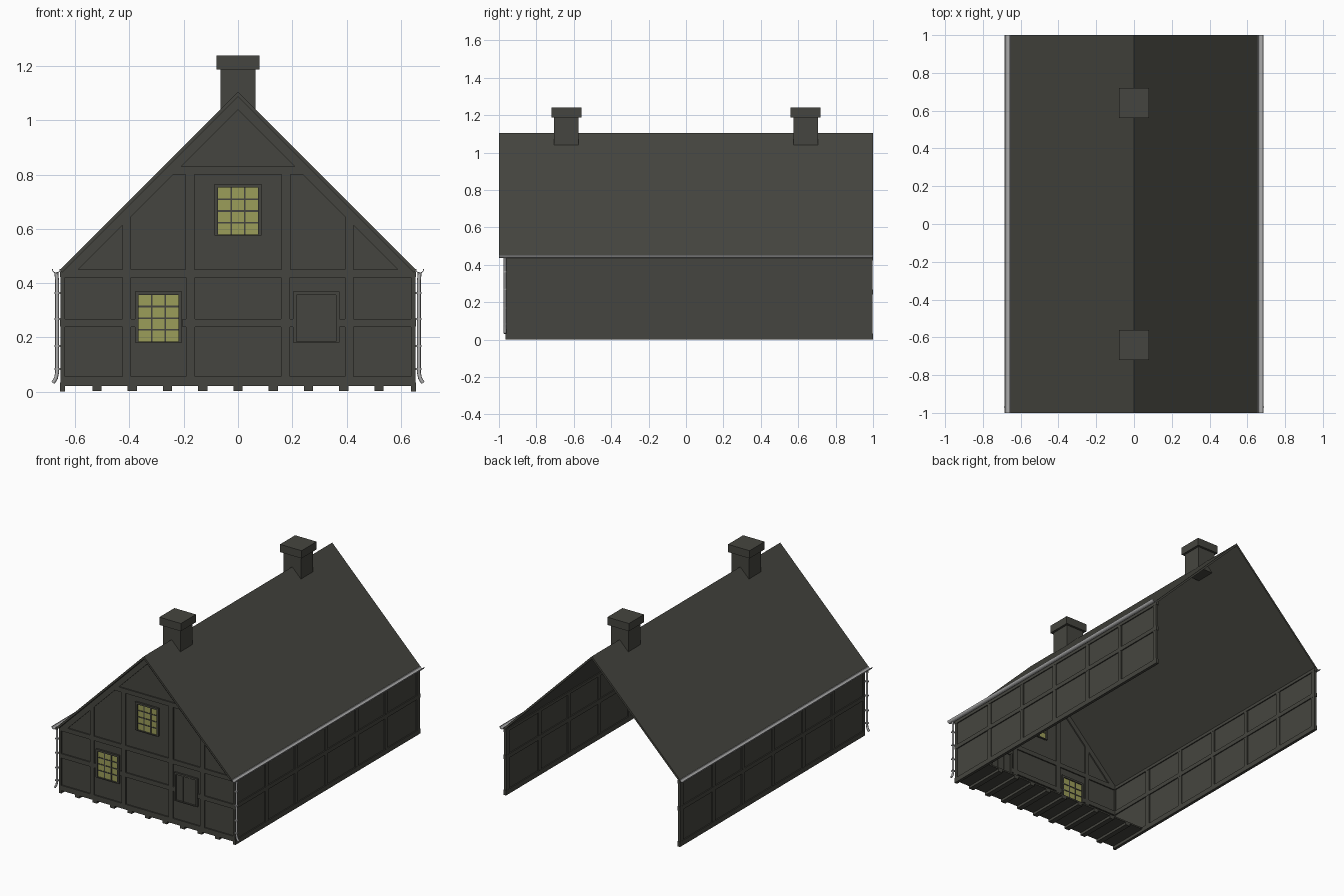
import bpy, bmesh, math
from mathutils import Vector

if "Cube" in bpy.data.objects:
    bpy.data.objects.remove(bpy.data.objects["Cube"])


def material(name, rgb):
    m = bpy.data.materials.new(name)
    m.diffuse_color = (*rgb, 1)
    m.use_nodes = True
    m.node_tree.nodes["Principled BSDF"].inputs["Base Color"].default_value = m.diffuse_color
    return m


DARK = material("dark weathered timber", (0.06, 0.06, 0.05))
GLOW = material("yellow window glass", (0.33, 0.34, 0.10))
METAL = material("light grey metal", (0.42, 0.42, 0.42))


def finish(name, bm, mat):
    bmesh.ops.recalc_face_normals(bm, faces=bm.faces[:])
    me = bpy.data.meshes.new(name)
    bm.to_mesh(me)
    bm.free()
    me.materials.append(mat)
    ob = bpy.data.objects.new(name, me)
    bpy.context.collection.objects.link(ob)
    return ob


def add_prism(bm, pts, y0, y1):
    """Extrude an XZ outline along y."""
    face = bm.faces.new([bm.verts.new((x, y0, z)) for x, z in pts])
    out = bmesh.ops.extrude_face_region(bm, geom=[face])
    for v in out["geom"]:
        if isinstance(v, bmesh.types.BMVert):
            v.co.y = y1


def add_box(bm, x0, x1, y0, y1, z0, z1):
    add_prism(bm, [(x0, z0), (x1, z0), (x1, z1), (x0, z1)], y0, y1)


def boxes(name, items, mat):
    bm = bmesh.new()
    for b in items:
        add_box(bm, *b)
    return finish(name, bm, mat)


def prism(name, outlines, y0, y1, mat):
    bm = bmesh.new()
    for pts in outlines:
        add_prism(bm, pts, y0, y1)
    return finish(name, bm, mat)


# Roof sheet, 45 degree pitch, open underneath
prism("roof", [[(-0.657, 0.448), (0, 1.105), (0.657, 0.448),
                (0.648, 0.439), (0, 1.087), (-0.648, 0.439)]], -1, 1, DARK)

# Chimneys with caps
for label, cy in (("front", -0.64), ("back", 0.64)):
    boxes(label + "_chimney", [(-0.065, 0.065, cy - 0.065, cy + 0.065, 1.04, 1.19),
                               (-0.08, 0.08, cy - 0.08, cy + 0.08, 1.188, 1.24)], DARK)

# Front gable infill
prism("gable_infill", [[(-0.645, 0.02), (0.645, 0.02), (0.645, 0.445),
                        (0, 1.09), (-0.645, 0.445)]], -0.957, -0.953, DARK)

# Front gable timbers
FY0, FY1 = -0.965, -0.945
timbers = [(-0.655, 0.655, FY0, FY1, 0.02, 0.055),
           (-0.655, 0.655, FY0, FY1, 0.42, 0.45),
           (-0.255, 0.255, FY0, FY1, 0.80, 0.83)]
for a, b in ((-0.655, -0.38), (-0.205, 0.205), (0.375, 0.655)):
    timbers.append((a, b, FY0, FY1, 0.238, 0.268))
for s in (-1, 1):
    for c, w, z0, z1 in ((0.6475, 0.0075, 0.055, 0.42), (0.41, 0.015, 0.055, 0.42),
                         (0.175, 0.016, 0.055, 0.42), (0.41, 0.015, 0.45, 0.65),
                         (0.177, 0.016, 0.45, 0.80)):
        timbers.append((s * c - w, s * c + w, FY0, FY1, z0, z1))
boxes("gable_timbers", timbers, DARK)
prism("gable_rafters", [[(s * 0.59, 0.45), (s * 0.642, 0.45), (0, 1.09), (0, 1.04)]
                        for s in (-1, 1)], FY0, FY1, DARK)


# Windows: glass plate, frame and glazing bars
def window(name, x0, x1, z0, z1, rows, glass, bar=0.003):
    boxes(name + "_glass", [(x0, x1, -0.9595, -0.9505, z0, z1)], glass)
    t = 0.013
    parts = [(x0 - t, x0, z0 - 0.004, z1 + t), (x1, x1 + t, z0 - 0.004, z1 + t),
             (x0, x1, z1, z1 + t), (x0, x1, z0 - 0.006, z0)]
    bars = [(x0 + (x1 - x0) * i / 3 - bar, x0 + (x1 - x0) * i / 3 + bar, z0, z1) for i in (1, 2)]
    bars += [(x0, x1, z0 + (z1 - z0) * i / rows - bar, z0 + (z1 - z0) * i / rows + bar)
             for i in range(1, rows)]
    boxes(name + "_frame", [(a, b, -0.969, -0.943, c, d) for a, b, c, d in parts], DARK)
    boxes(name + "_bars", [(a, b, -0.963, -0.947, c, d) for a, b, c, d in bars], DARK)


window("lower_window", -0.367, -0.219, 0.185, 0.357, 4, GLOW)
window("upper_window", -0.073, 0.073, 0.58, 0.752, 4, GLOW)
window("shutter", 0.215, 0.362, 0.185, 0.357, 1, DARK)

# Floor strip with joists behind the gable
boxes("floor", [(-0.645, 0.645, -0.96, -0.68, 0.02, 0.03)], DARK)
boxes("floor_joists", [(0.13 * i - 0.017, 0.13 * i + 0.017, -0.965, -0.68, 0.003, 0.02)
                       for i in range(-4, 5)], DARK)

# Side walls, gutters and downpipes on both sides
for s, side in ((-1, "left"), (1, "right")):
    def sx(a, b):
        return (a, b) if s > 0 else (-b, -a)
    boxes(side + "_wall_infill", [(*sx(0.644, 0.649), -0.96, 0.995, 0.0, 0.445)], DARK)
    beams = [(*sx(0.637, 0.656), -0.965, 1.0, a, b)
             for a, b in ((0, 0.033), (0.24, 0.268), (0.423, 0.443))]
    for i, c in enumerate((-0.955, -0.63, -0.315, 0.005, 0.325, 0.64, 0.98)):
        w = 0.01 if i == 0 else 0.016
        beams.append((*sx(0.638, 0.655), c - w, c + w, 0.0, 0.44))
    boxes(side + "_wall_timbers", beams, DARK)

    # Half round gutter
    arc = [(math.pi * (1 + i / 8)) for i in range(9)]
    ring = [(s * 0.67 + r * math.cos(a), 0.452 + r * math.sin(a))
            for r, seq in ((0.016, arc), (0.013, arc[::-1])) for a in seq]
    prism(side + "_gutter", [ring], -1, 1, METAL)

    # Downpipe with a kicked out foot
    cu = bpy.data.curves.new(side + "_downpipe", "CURVE")
    cu.dimensions = "3D"
    cu.bevel_depth = 0.007
    cu.bevel_resolution = 2
    cu.use_fill_caps = True
    path = [(0.67, 0.44), (0.667, 0.41), (0.667, 0.07), (0.671, 0.05), (0.682, 0.032)]
    sp = cu.splines.new("POLY")
    sp.points.add(len(path) - 1)
    for p, (x, z) in zip(sp.points, path):
        p.co = (s * x, -0.968, z, 1)
    cu.materials.append(METAL)
    bpy.context.collection.objects.link(bpy.data.objects.new(side + "_downpipe", cu))
    boxes(side + "_pipe_brackets", [(*sx(0.655, 0.676), -0.977, -0.959, z, z + 0.007)
                                    for z in (0.08, 0.165, 0.265, 0.36)], METAL)
